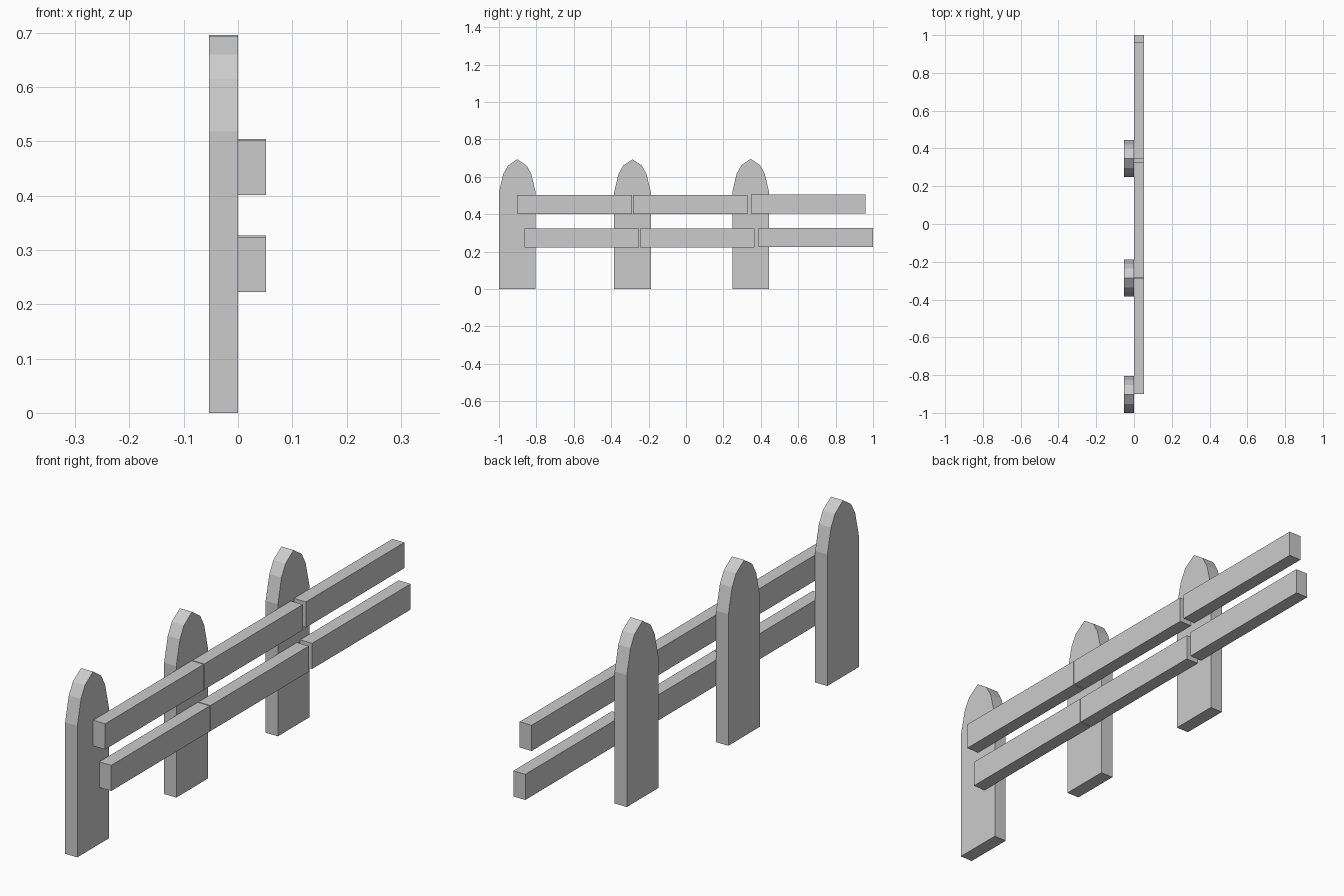
import bpy, bmesh

if "Cube" in bpy.data.objects:
    bpy.data.objects.remove(bpy.data.objects["Cube"])


def extrude_profile(name, profile, x0, x1):
    """Extrude a closed (y, z) outline along x."""
    bm = bmesh.new()
    face = bm.faces.new([bm.verts.new((x0, y, z)) for y, z in profile])
    ext = bmesh.ops.extrude_face_region(bm, geom=[face])
    verts = [g for g in ext["geom"] if isinstance(g, bmesh.types.BMVert)]
    bmesh.ops.translate(bm, verts=verts, vec=(x1 - x0, 0, 0))
    bmesh.ops.recalc_face_normals(bm, faces=bm.faces)
    mesh = bpy.data.meshes.new(name)
    bm.to_mesh(mesh)
    bm.free()
    obj = bpy.data.objects.new(name, mesh)
    bpy.context.collection.objects.link(obj)
    return obj


# Posts: flat boards with a faceted pointed arch on top
half = [(0.098, 0.0), (0.098, 0.518), (0.075, 0.615), (0.05, 0.66)]
arch = half + [(0.0, 0.694)] + [(-y, z) for y, z in reversed(half)]
for i, (y, lift) in enumerate([(-0.902, 0.0), (-0.286, 0.0), (0.346, 0.002)]):
    extrude_profile(f"post_{i + 1}",
                    [(y + py, pz + (lift if pz else 0)) for py, pz in arch],
                    -0.053, 0.0)

# Rails: three short boards per row, in front of the posts
rows = {
    "upper_rail": (0.401, [-0.901, -0.284, 0.348]),
    "lower_rail": (0.223, [-0.863, -0.246, 0.387]),
}
length, height = 0.613, 0.101
for name, (z, starts) in rows.items():
    for i, y in enumerate(starts):
        zb = z + (0.003 if i == 2 else 0.0)
        extrude_profile(f"{name}_{i + 1}",
                        [(y, zb), (y + length, zb),
                         (y + length, zb + height), (y, zb + height)],
                        0.0, 0.052)
